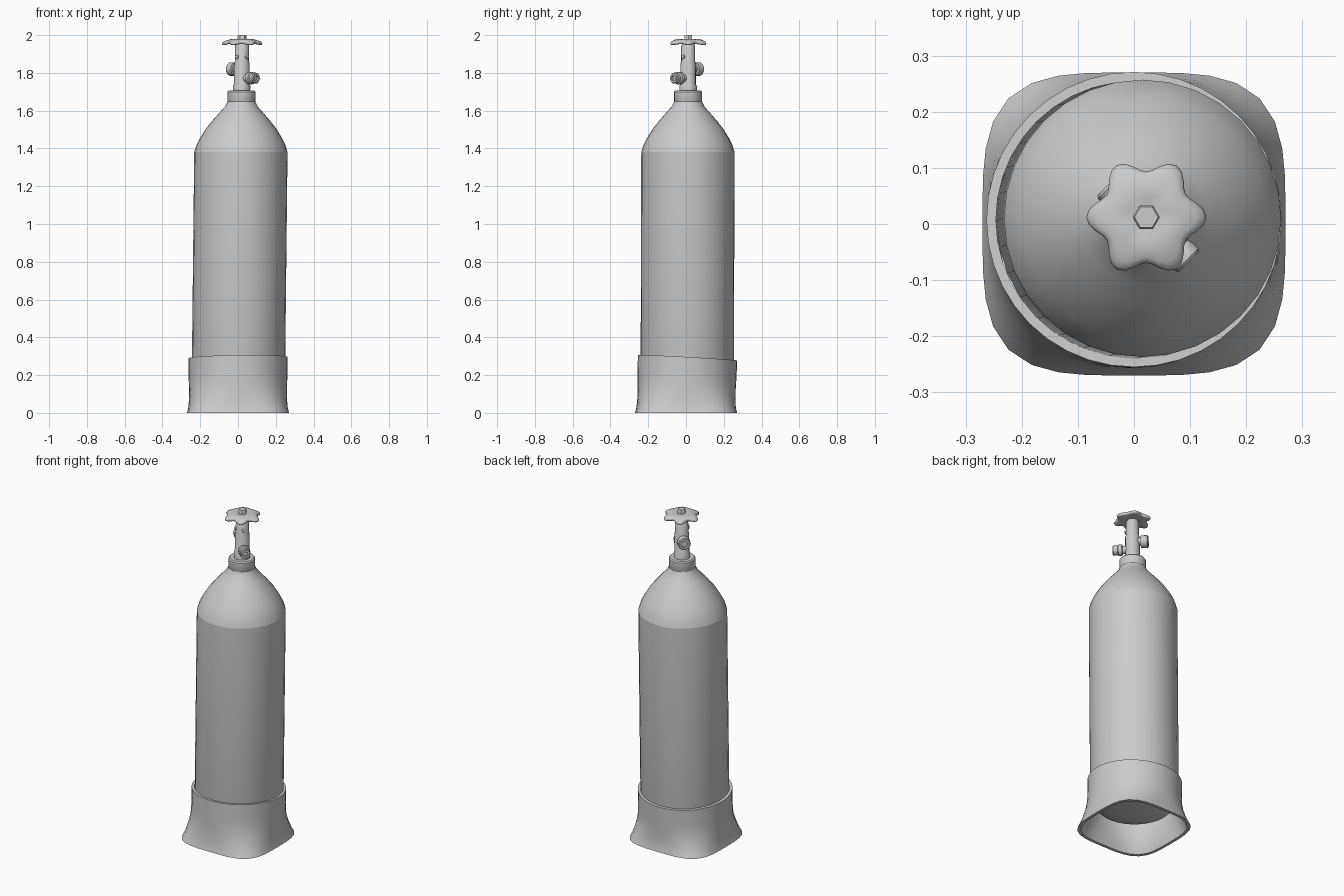
import bpy, bmesh
from math import sin, cos, pi, radians
from mathutils import Matrix, Vector

cube = bpy.data.objects.get("Cube")
if cube:
    bpy.data.objects.remove(cube, do_unlink=True)

metal = bpy.data.materials.new("light grey metal")
metal.use_nodes = True
GREY = (0.6, 0.6, 0.6, 1)
metal.diffuse_color = GREY
metal.node_tree.nodes["Principled BSDF"].inputs["Base Color"].default_value = GREY


def lean(z):
    """Centre of the slightly leaning bottle at height z."""
    return Vector((0.011 * z, 0.003 * z + 0.006, 0))


def loft(name, rings, caps=True, loop=False, matrix=None, angle=35):
    """Skin a list of equal point rings into one smooth-shaded object."""
    bm = bmesh.new()
    rows = [[bm.verts.new(p) for p in ring] for ring in rings]
    pairs = list(zip(rows, rows[1:]))
    if loop:
        pairs.append((rows[-1], rows[0]))
    for a, b in pairs:
        for i in range(len(a)):
            j = (i + 1) % len(a)
            bm.faces.new((a[i], a[j], b[j], b[i]))
    if caps and not loop:
        bm.faces.new(rows[0][::-1])
        bm.faces.new(rows[-1])
    bmesh.ops.recalc_face_normals(bm, faces=bm.faces)
    if matrix:
        bm.transform(matrix)
    mesh = bpy.data.meshes.new(name)
    bm.to_mesh(mesh)
    bm.free()
    for f in mesh.polygons:
        f.use_smooth = True
    mesh.set_sharp_from_angle(angle=radians(angle))
    mesh.materials.append(metal)
    obj = bpy.data.objects.new(name, mesh)
    bpy.context.collection.objects.link(obj)
    return obj


def circle(r, z, n, centre=Vector()):
    return [centre + Vector((r * cos(2 * pi * i / n), r * sin(2 * pi * i / n), z))
            for i in range(n)]


def turned(name, profile, n=32, leaning=True, **kw):
    """Lathe a profile of (radius, z) pairs."""
    return loft(name, [circle(r, z, n, lean(z) if leaning else Vector())
                       for r, z in profile], **kw)


# Tank: straight wall with rounded base, then a separate shoulder for a crisp seam
wall = turned("tank_wall", [(0.08, 0.11), (0.16, 0.12), (0.21, 0.14), (0.238, 0.17),
                            (0.247, 0.21), (0.247, 1.38)], angle=50)
bm = bmesh.new()
bm.from_mesh(wall.data)
top = [f for f in bm.faces if f.calc_center_median().z > 1.37]
bmesh.ops.delete(bm, geom=top, context='FACES_ONLY')
bm.to_mesh(wall.data)
bm.free()
turned("tank_shoulder", [(0.247, 1.38), (0.235, 1.42), (0.217, 1.455), (0.186, 1.505),
                         (0.15, 1.55), (0.115, 1.59), (0.088, 1.62), (0.075, 1.645),
                         (0.07, 1.66)], caps=False)
turned("neck_collar", [(0.068, 1.63), (0.074, 1.64), (0.074, 1.7), (0.068, 1.707)], n=24)


# Boot: round sleeve flaring into a rounded square foot, hollow inside
def boot_ring(half, power, z, n=40):
    ring = []
    for i in range(n):
        a = 2 * pi * i / n
        c, s = cos(a), sin(a)
        r = half / (abs(c) ** power + abs(s) ** power) ** (1 / power)
        tilt = z / 0.29
        ring.append((r * c, r * s + 0.008 * tilt,
                     z + tilt * (0.015 * c - 0.055 * s) * r))
    return ring


outer = [(0.27, 3.7, 0), (0.263, 3.2, 0.03), (0.26, 2.75, 0.065), (0.259, 2.35, 0.105),
         (0.26, 2.1, 0.15), (0.262, 2, 0.2), (0.263, 2, 0.292)]
sleeve = outer + [(h - 0.017, p, z) for h, p, z in reversed(outer)]
loft("boot", [boot_ring(*s) for s in sleeve], loop=True, angle=40)

# Valve stem with base nut and upper spindle
turned("valve_stem", [(0.046, 1.70), (0.046, 1.73), (0.041, 1.74), (0.041, 1.85),
                      (0.037, 1.86), (0.037, 1.945), (0.03, 1.955)], n=16)


def side_part(name, profile, heading, z, n=16):
    """Turned part pointing sideways out of the valve."""
    m = (Matrix.Translation(lean(z) + Vector((0, 0, z)))
         @ Matrix.Rotation(radians(heading), 4, 'Z') @ Matrix.Rotation(pi / 2, 4, 'Y'))
    return turned(name, profile, n, leaning=False, matrix=m)


# Ports on opposite diagonals
side_part("safety_port", [(0.024, 0), (0.024, 0.045), (0.036, 0.047), (0.036, 0.083),
                          (0.032, 0.088), (0.02, 0.088), (0.02, 0.075)], 135, 1.82)
side_part("outlet_port", [(0.023, 0), (0.023, 0.055), (0.033, 0.058), (0.033, 0.078),
                          (0.026, 0.082), (0.029, 0.09), (0.029, 0.106), (0.025, 0.111),
                          (0.014, 0.111), (0.014, 0.1)], -45, 1.772)
for heading in (-45, 225):
    side_part("stem_screw", [(0.011, 0.03), (0.011, 0.041), (0.008, 0.043)],
              heading, 1.885, 10)


# Six-lobed hand wheel, its lobes drooping from a raised hub
def wheel_ring(share, z, droop, n=48):
    ring = []
    for i in range(n):
        a = 2 * pi * i / n
        wave = cos(6 * a)
        r = share * (0.094 + share * 0.013 * wave)
        ring.append(lean(2) + Vector((r * cos(a), r * sin(a), z - droop * wave)))
    return ring


wheel = [(0.25, 1.955, 0), (0.6, 1.956, 0.001), (0.9, 1.95, 0.003), (0.98, 1.953, 0.004),
         (1, 1.96, 0.004), (0.96, 1.967, 0.004), (0.85, 1.973, 0.003),
         (0.6, 1.979, 0.001), (0.4, 1.979, 0), (0.25, 1.976, 0)]
loft("hand_wheel", [wheel_ring(*w) for w in wheel], angle=60)
turned("wheel_nut", [(0.024, 1.96), (0.024, 1.996), (0.021, 2.0)], n=6)
